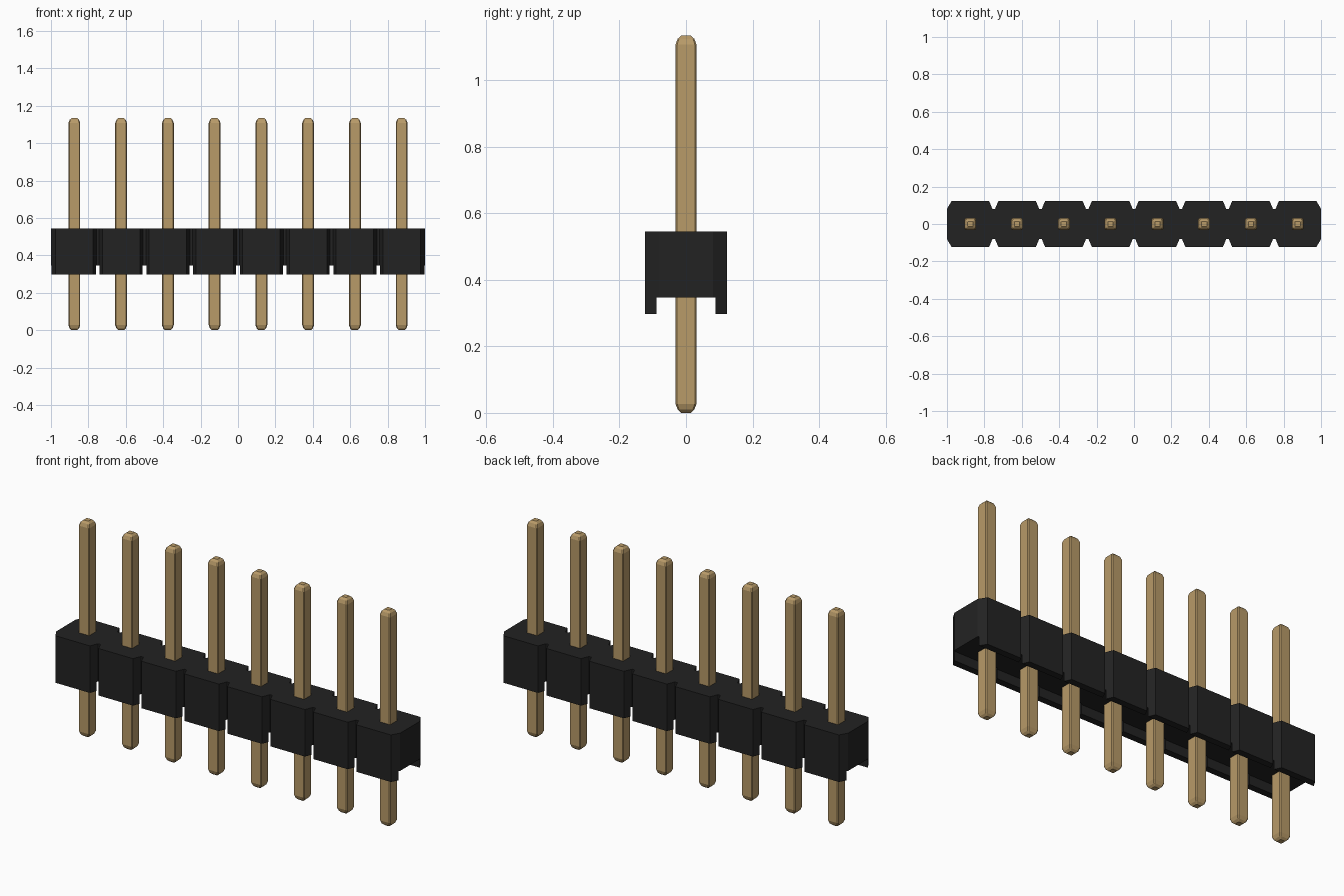
import bpy, bmesh

if "Cube" in bpy.data.objects:
    bpy.data.objects.remove(bpy.data.objects["Cube"])

PINS, PITCH = 8, 0.25
CENTRES = [(i - (PINS - 1) / 2) * PITCH for i in range(PINS)]


def material(name, colour):
    m = bpy.data.materials.new(name)
    m.diffuse_color = (*colour, 1)
    m.use_nodes = True
    m.node_tree.nodes["Principled BSDF"].inputs["Base Color"].default_value = m.diffuse_color
    return m


def loft(name, rings, mat=None):
    """Join a stack of equal-length rings of points and cap both ends."""
    bm = bmesh.new()
    loops = [[bm.verts.new(p) for p in ring] for ring in rings]
    n = len(loops[0])
    for a, b in zip(loops, loops[1:]):
        for i in range(n):
            j = (i + 1) % n
            bm.faces.new((a[i], a[j], b[j], b[i]))
    bm.faces.new(loops[0][::-1])
    bm.faces.new(loops[-1])
    bmesh.ops.recalc_face_normals(bm, faces=bm.faces)
    mesh = bpy.data.meshes.new(name)
    bm.to_mesh(mesh)
    bm.free()
    ob = bpy.data.objects.new(name, mesh)
    bpy.context.collection.objects.link(ob)
    if mat:
        mesh.materials.append(mat)
    return ob


black = material("black plastic", (0.0165, 0.0165, 0.0165))
gold = material("gold metal", (0.48, 0.325, 0.14))

# Housing: notched outline, extruded, with a channel cut along the underside
HALF_Y, NOTCH_Y, FLAT, NECK = 0.1235, 0.081, 0.1, 0.118
front = []
for k, c in enumerate(CENTRES):
    left = 0.125 if k == 0 else NECK
    right = 0.125 if k == PINS - 1 else NECK
    front += [(c - left, -NOTCH_Y), (c - FLAT, -HALF_Y),
              (c + FLAT, -HALF_Y), (c + right, -NOTCH_Y)]
outline = front + [(x, -y) for x, y in reversed(front)]
housing = loft("housing", [[(x, y, z) for x, y in outline] for z in (0.298, 0.545)], black)

channel = [(-1.2, -0.088), (1.2, -0.088), (1.2, 0.088), (-1.2, 0.088)]
cutter = loft("channel_cutter", [[(x, y, z) for x, y in channel] for z in (0.2, 0.347)])
cutter.hide_render = True
cutter.hide_viewport = True
cut = housing.modifiers.new("channel", 'BOOLEAN')
cut.operation = 'DIFFERENCE'
cut.solver = 'EXACT'
cut.object = cutter


# Pins: square bars with slightly broken edges and tapered tips
def square_ring(cx, h, z):
    b = h * 0.16
    pts = [(h, -h + b), (h, h - b), (h - b, h), (-h + b, h),
           (-h, h - b), (-h, -h + b), (-h + b, -h), (h - b, -h)]
    return [(cx + x, y, z) for x, y in pts]


TIP = [(0.014, 0.0), (0.025, 0.010), (0.0315, 0.027)]
TOP = 1.135
PROFILE = TIP + [(h, TOP - z) for h, z in reversed(TIP)]
for k, c in enumerate(CENTRES):
    loft(f"pin_{k + 1}", [square_ring(c, h, z) for h, z in PROFILE], gold)
